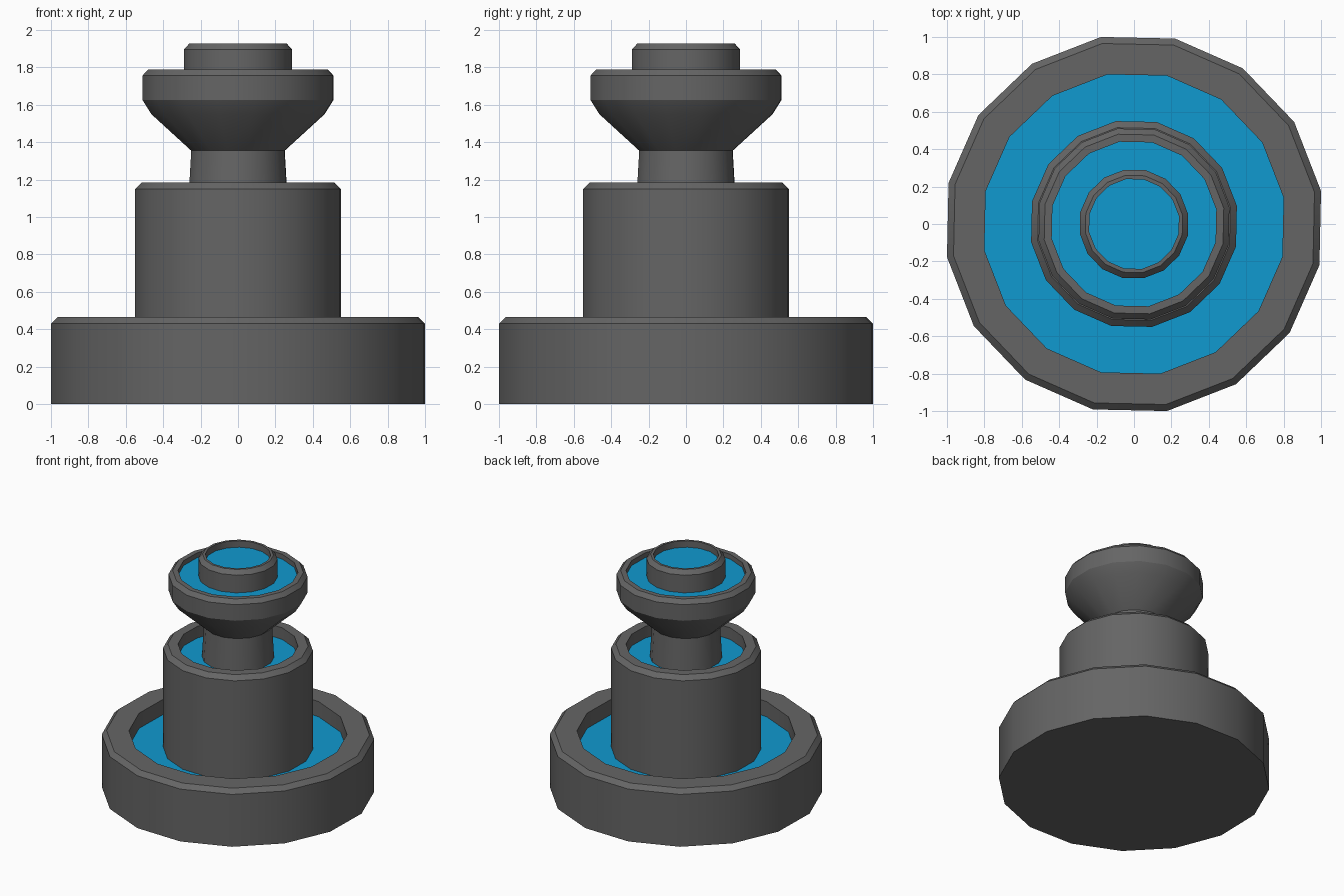
import bpy, bmesh, math

if "Cube" in bpy.data.objects:
    bpy.data.objects.remove(bpy.data.objects["Cube"])

SIDES = 16
OFFSET = math.radians(10)
FIT = 1 / math.cos(OFFSET)   # profile radii are measured at the silhouette


def material(name, color):
    m = bpy.data.materials.new(name)
    m.diffuse_color = (*color, 1)
    m.use_nodes = True
    m.node_tree.nodes["Principled BSDF"].inputs["Base Color"].default_value = m.diffuse_color
    return m


stone = material("grey_stone", (0.13, 0.13, 0.13))
water = material("blue_water", (0.005, 0.32, 0.63))


def lathe(name, profile, mat, cap_start=False, cap_end=False):
    """Spin an (r, z) profile, listed from the bottom outside upwards."""
    bm = bmesh.new()
    rings = []
    for r, z in profile:
        ring = []
        for i in range(SIDES):
            a = OFFSET + 2 * math.pi * i / SIDES
            ring.append(bm.verts.new((r * FIT * math.cos(a), r * FIT * math.sin(a), z)))
        rings.append(ring)
    for lo, hi in zip(rings, rings[1:]):
        for i in range(SIDES):
            j = (i + 1) % SIDES
            bm.faces.new((lo[i], lo[j], hi[j], hi[i]))
    if cap_start:
        bm.faces.new(rings[0][::-1])
    if cap_end:
        bm.faces.new(rings[-1])
    me = bpy.data.meshes.new(name)
    bm.to_mesh(me)
    bm.free()
    me.materials.append(mat)
    ob = bpy.data.objects.new(name, me)
    bpy.context.collection.objects.link(ob)
    bpy.ops.object.select_all(action='DESELECT')
    ob.select_set(True)
    bpy.context.view_layer.objects.active = ob
    bpy.ops.object.shade_smooth_by_angle(angle=math.radians(28))
    return ob


# Water levels of the four tiers
W1, W2, W3, W4 = 0.34, 1.09, 1.75, 1.875

# Stone tiers
lathe("lower_basin", [(1.0, 0), (1.0, 0.43), (0.965, 0.465), (0.80, 0.465), (0.80, W1)],
      stone, cap_start=True)
lathe("column_basin", [(0.55, W1), (0.55, 1.15), (0.515, 1.185), (0.44, 1.185), (0.44, W2)], stone)
lathe("stem", [(0.265, W2), (0.25, 1.355)], stone)
lathe("upper_bowl", [(0.25, 1.355), (0.463, 1.55), (0.51, 1.625), (0.51, 1.757),
                     (0.48, 1.79), (0.44, 1.79), (0.44, W3)], stone)
lathe("top_cup", [(0.29, W3), (0.29, 1.895), (0.26, 1.928), (0.24, 1.928), (0.24, W4)], stone)

# Water surfaces
lathe("lower_water", [(0.80, W1), (0.55, W1)], water)
lathe("column_water", [(0.44, W2), (0.265, W2)], water)
lathe("bowl_water", [(0.44, W3), (0.29, W3)], water)
lathe("cup_water", [(0.24, W4), (0.12, W4)], water, cap_end=True)
